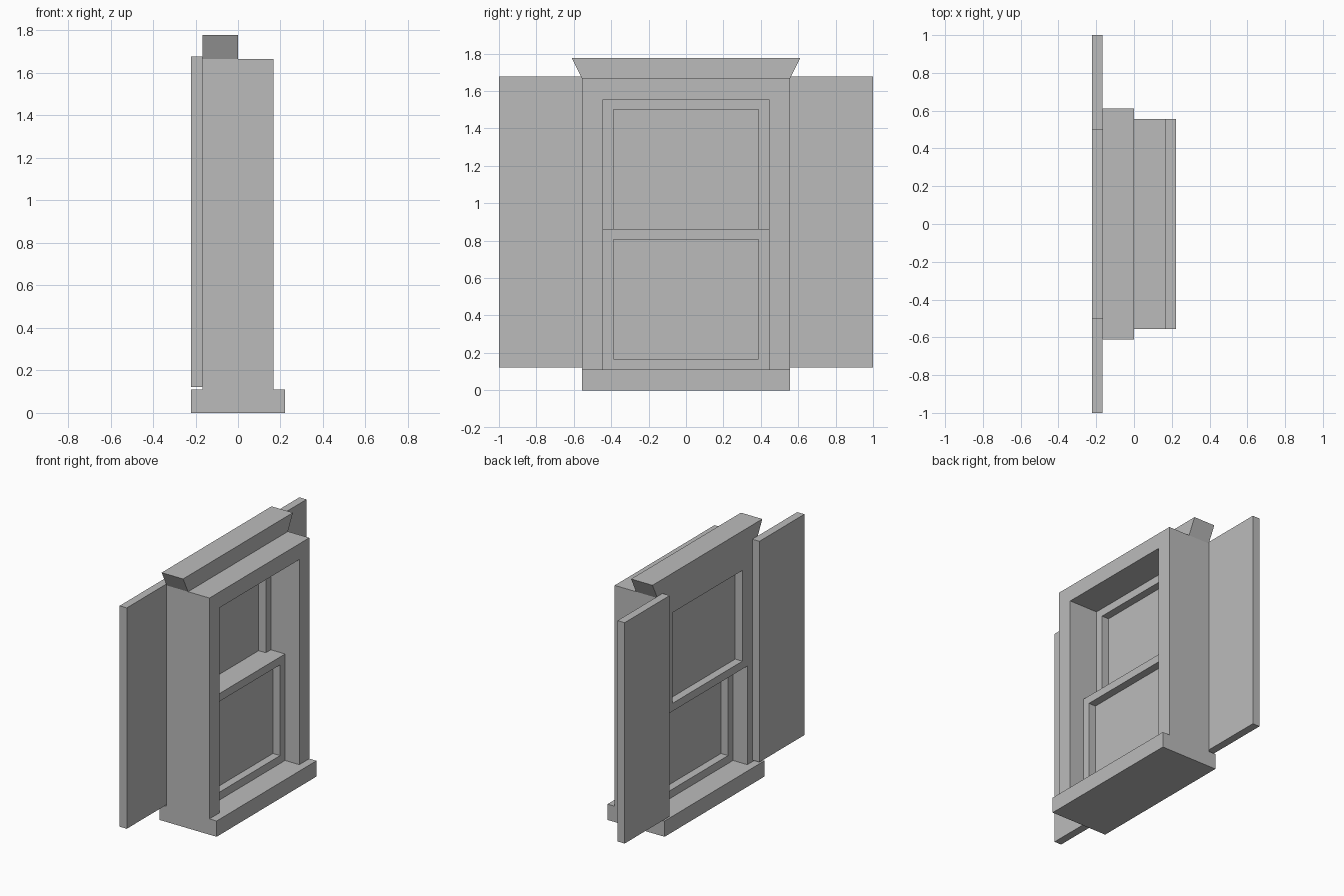
import bpy
import bmesh

cube = bpy.data.objects.get("Cube")
if cube:
    bpy.data.objects.remove(cube, do_unlink=True)

U = 1 / 18  # construction module: every board is a multiple of this

grey = bpy.data.materials.new("plain_grey")
grey.use_nodes = True
grey.diffuse_color = (0.5, 0.5, 0.5, 1)
grey.node_tree.nodes["Principled BSDF"].inputs["Base Color"].default_value = (0.5, 0.5, 0.5, 1)


def finish(name, bm):
    bmesh.ops.recalc_face_normals(bm, faces=bm.faces)
    mesh = bpy.data.meshes.new(name)
    bm.to_mesh(mesh)
    bm.free()
    mesh.materials.append(grey)
    obj = bpy.data.objects.new(name, mesh)
    bpy.context.collection.objects.link(obj)
    return obj


def prism(name, outline, x0, x1):
    """Extrude a closed (y, z) outline from x0 to x1."""
    bm = bmesh.new()
    face = bm.faces.new([bm.verts.new((x0, y, z)) for y, z in outline])
    out = bmesh.ops.extrude_face_region(bm, geom=[face])
    verts = [v for v in out["geom"] if isinstance(v, bmesh.types.BMVert)]
    bmesh.ops.translate(bm, verts=verts, vec=(x1 - x0, 0, 0))
    return finish(name, bm)


def rect(y0, y1, z0, z1):
    return [(y0, z0), (y1, z0), (y1, z1), (y0, z1)]


def sash(name, x, z0, z1):
    """Four-sided rim with a single pane in the middle of its depth."""
    outer, inner = rect(-8 * U, 8 * U, z0, z1), rect(-7 * U, 7 * U, z0 + U, z1 - U)
    bm = bmesh.new()
    loops = [[bm.verts.new((x + dx, y, z)) for y, z in ring]
             for dx, ring in ((-U, outer), (U, outer), (U, inner), (-U, inner))]
    for a, b in zip(loops, loops[1:] + loops[:1]):
        for i in range(4):
            j = (i + 1) % 4
            bm.faces.new((a[i], a[j], b[j], b[i]))
    finish(name, bm)
    bm = bmesh.new()
    bm.faces.new([bm.verts.new((x, y, z)) for y, z in inner])
    finish(name + "_pane", bm)


# Sill and the arch-shaped casing standing on it
sill_top, casing_top = 2 * U, 30 * U
prism("sill", rect(-10 * U, 10 * U, 0, sill_top), -4 * U, 4 * U)
prism("casing", [(-10 * U, sill_top), (-8 * U, sill_top), (-8 * U, 28 * U), (8 * U, 28 * U),
                 (8 * U, sill_top), (10 * U, sill_top), (10 * U, casing_top),
                 (-10 * U, casing_top)], -3 * U, 3 * U)

# Flared header over the shutter side
prism("header", [(-10 * U, casing_top), (10 * U, casing_top),
                 (11 * U, 32 * U), (-11 * U, 32 * U)], -3 * U, 0)

# Overlapping sliding sashes
sash("lower_sash", 0, sill_top, 15.5 * U)
sash("upper_sash", -2 * U, 14.5 * U, 28 * U)

# Pair of open shutters
for name, side in (("left_shutter", -1), ("right_shutter", 1)):
    y0, y1 = sorted((side * 9 * U, side * 18 * U))
    prism(name, rect(y0, y1, 2.2 * U, 30.2 * U), -4 * U, -3 * U)
